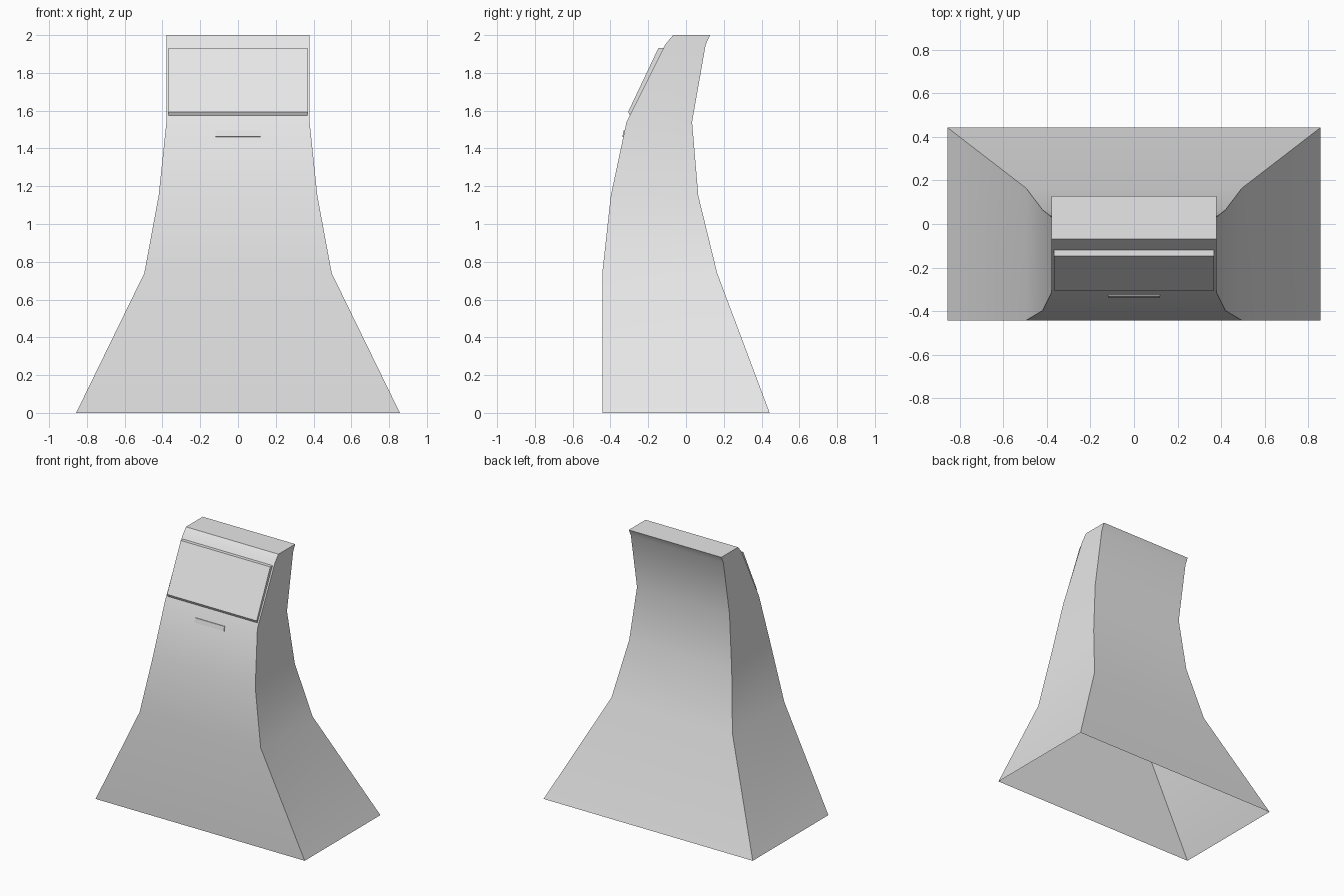
import bpy
import bmesh
import math

cube = bpy.data.objects.get("Cube")
if cube:
    bpy.data.objects.remove(cube, do_unlink=True)

# One plain grey for the whole kiosk
grey = bpy.data.materials.new("light_grey")
grey.use_nodes = True
colour = (0.8, 0.8, 0.8, 1)
grey.diffuse_color = colour
bsdf = next(n for n in grey.node_tree.nodes if n.type == "BSDF_PRINCIPLED")
bsdf.inputs["Base Color"].default_value = colour


def finish(name, bm, smooth=False):
    """Turn a bmesh into an object, keeping steep edges sharp."""
    bmesh.ops.recalc_face_normals(bm, faces=bm.faces)
    for face in bm.faces:
        face.smooth = smooth
    for edge in bm.edges:
        if len(edge.link_faces) == 2:
            edge.smooth = edge.calc_face_angle() < math.radians(30)
    mesh = bpy.data.meshes.new(name)
    bm.to_mesh(mesh)
    bm.free()
    mesh.materials.append(grey)
    obj = bpy.data.objects.new(name, mesh)
    bpy.context.collection.objects.link(obj)
    return obj


def prism(name, profile, half_width):
    """Extrude a closed (y, z) side profile across x."""
    bm = bmesh.new()
    face = bm.faces.new([bm.verts.new((-half_width, y, z)) for y, z in profile])
    side = bmesh.ops.extrude_face_region(bm, geom=[face], use_keep_orig=True)
    verts = [g for g in side["geom"] if isinstance(g, bmesh.types.BMVert)]
    bmesh.ops.translate(bm, verts=verts, vec=(2 * half_width, 0, 0))
    return finish(name, bm)


# Flared pedestal: stacked rectangles (z, half width, front y, back y), open below
sections = [
    (0.00, 0.857, -0.443, 0.443),
    (0.74, 0.496, -0.443, 0.165),
    (1.15, 0.420, -0.398, 0.065),
    (1.54, 0.379, -0.315, 0.032),
    (1.95, 0.379, -0.110, 0.104),
    (2.00, 0.379, -0.068, 0.128),
]
bm = bmesh.new()
rings = [
    [bm.verts.new(co) for co in ((-w, f, z), (w, f, z), (w, b, z), (-w, b, z))]
    for z, w, f, b in sections
]
for low, high in zip(rings, rings[1:]):
    for i in range(4):
        j = (i + 1) % 4
        bm.faces.new((low[i], low[j], high[j], high[i]))
bm.faces.new(rings[-1])
finish("pedestal_body", bm, smooth=True)

# Slanted display panel, thicker towards the top
prism("display_panel",
      [(-0.296, 1.573), (-0.306, 1.594), (-0.146, 1.932), (-0.117, 1.932)], 0.367)

# Thin ledge below the display
prism("front_ledge",
      [(-0.330, 1.460), (-0.337, 1.462), (-0.330, 1.495), (-0.323, 1.495)], 0.12)
